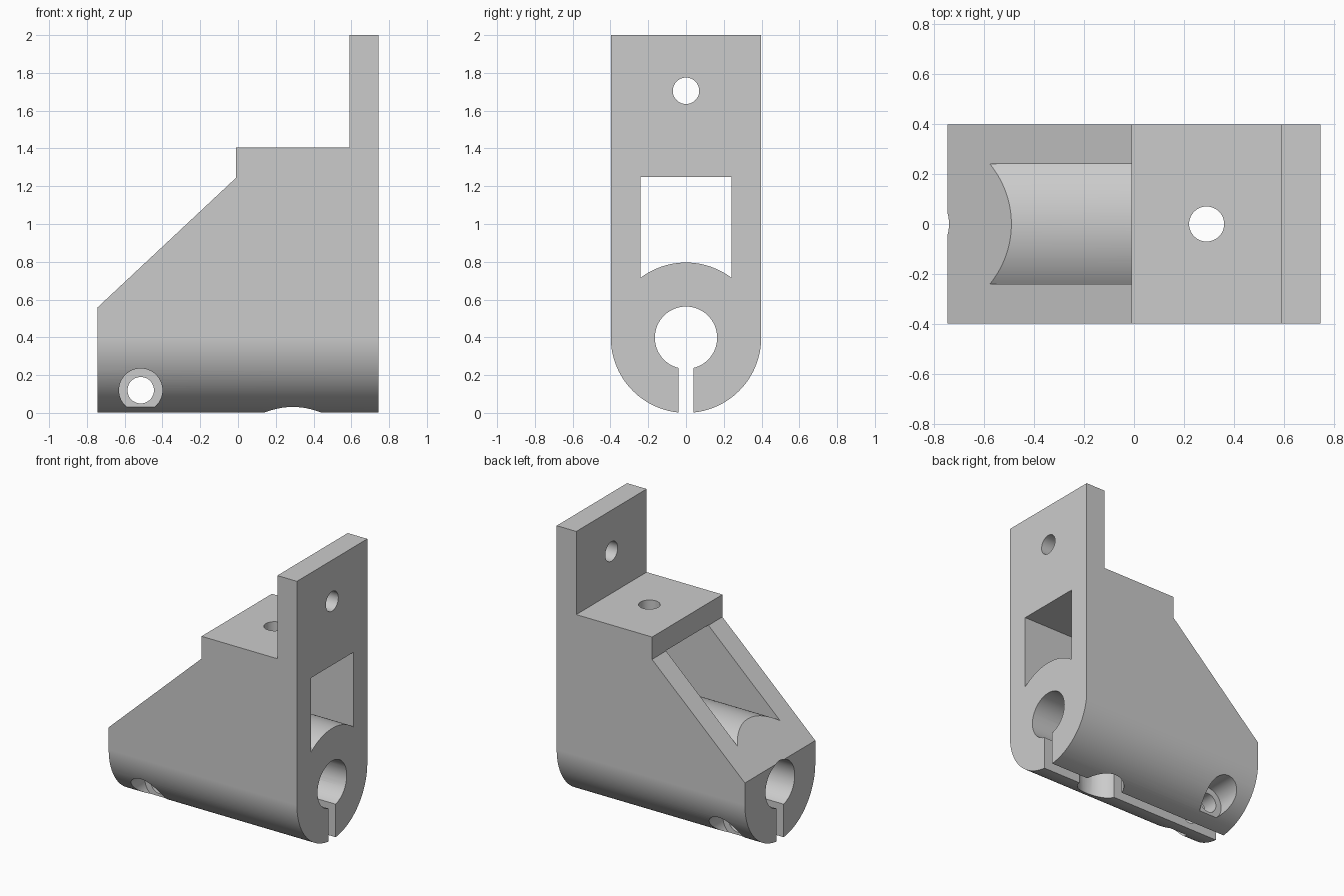
import bpy, bmesh
from math import sin, cos, pi, asin, radians
from mathutils import Vector

default = bpy.data.objects.get("Cube")
if default:
    bpy.data.objects.remove(default, do_unlink=True)

HALF_LENGTH = 0.745
HALF_WIDTH = 0.398      # also the radius of the rounded underside
BORE_Z = HALF_WIDTH
WINDOW = 0.24           # half width of the window

grey = bpy.data.materials.new("light grey")
grey.use_nodes = True
colour = (0.6, 0.6, 0.6, 1)
grey.diffuse_color = colour
grey.node_tree.nodes["Principled BSDF"].inputs["Base Color"].default_value = colour


def arc(u, v, r, start=0, end=2 * pi, n=64):
    """Points on an arc; a full circle does not repeat its first point."""
    full = abs(end - start) > 2 * pi - 0.001
    count = n if full else n + 1
    return [(u + r * cos(start + (end - start) * i / n),
             v + r * sin(start + (end - start) * i / n)) for i in range(count)]


def prism(name, points, axis, low, high):
    """Extrude a 2D outline along an axis; the outline uses the other two axes in order."""
    def place(p, d):
        co = list(p)
        co.insert("xyz".index(axis), d)
        return co
    bm = bmesh.new()
    face = bm.faces.new([bm.verts.new(place(p, low)) for p in points])
    new = bmesh.ops.extrude_face_region(bm, geom=[face])["geom"]
    shift = Vector(place((0, 0), high - low))
    bmesh.ops.translate(bm, vec=shift, verts=[g for g in new if isinstance(g, bmesh.types.BMVert)])
    bmesh.ops.recalc_face_normals(bm, faces=bm.faces)
    mesh = bpy.data.meshes.new(name)
    bm.to_mesh(mesh)
    bm.free()
    mesh.materials.append(grey)
    obj = bpy.data.objects.new(name, mesh)
    bpy.context.collection.objects.link(obj)
    return obj


def combine(target, cutter, operation):
    """Apply a boolean, then discard the cutter."""
    mod = target.modifiers.new("boolean", "BOOLEAN")
    mod.object, mod.operation, mod.solver = cutter, operation, "EXACT"
    bpy.context.view_layer.objects.active = target
    bpy.ops.object.modifier_apply(modifier=mod.name)
    bpy.data.objects.remove(cutter, do_unlink=True)


# Stepped side profile with the sloping nose and upright mounting plate
L = HALF_LENGTH
side = [(-L, -0.1), (L, -0.1), (L, 2), (0.59, 2), (0.59, 1.405),
        (-0.01, 1.405), (-0.01, 1.245), (-L, 0.557)]
bracket = prism("clamp_bracket", side, "y", -0.6, 0.6)

# Rounded underside and flat flanks
end = [(HALF_WIDTH, 2.1)] + arc(0, BORE_Z, HALF_WIDTH, 0, -pi) + [(-HALF_WIDTH, 2.1)]
combine(bracket, prism("outline", end, "x", -1, 1), "INTERSECT")

# Window lying on the rounded top of the tube
edge = asin(WINDOW / HALF_WIDTH)
window = arc(0, BORE_Z, HALF_WIDTH, pi / 2 + edge, pi / 2 - edge, 32)
window += [(WINDOW, 1.248), (-WINDOW, 1.248)]
combine(bracket, prism("window", window, "x", -1, 1), "DIFFERENCE")

# Rod bore and clamp slit
combine(bracket, prism("bore", arc(0, BORE_Z, 0.165), "x", -1, 1), "DIFFERENCE")
slit = [(-0.04, -0.1), (0.04, -0.1), (0.04, BORE_Z), (-0.04, BORE_Z)]
combine(bracket, prism("slit", slit, "x", -1, 1), "DIFFERENCE")

# Screw holes in the plate and shelf, with tool access from below
combine(bracket, prism("plate_hole", arc(0, 1.705, 0.07, n=48), "x", 0.5, 1), "DIFFERENCE")
combine(bracket, prism("shelf_hole", arc(0.29, 0, 0.07, n=48), "z", 1.1, 1.6), "DIFFERENCE")
combine(bracket, prism("tool_access", arc(0.29, 0, 0.155), "z", -0.1, 1.0), "DIFFERENCE")

# Cross bolt hole with a counterbore on each flank
bolt = (-0.515, 0.12)
combine(bracket, prism("bolt_hole", arc(*bolt, 0.07, n=48), "y", -1, 1), "DIFFERENCE")
for s in (-1, 1):
    combine(bracket, prism("counterbore", arc(*bolt, 0.115), "y", s * 0.152, s), "DIFFERENCE")

# Smooth round surfaces, crisp edges
bpy.ops.object.select_all(action="DESELECT")
bracket.select_set(True)
bpy.context.view_layer.objects.active = bracket
bpy.ops.object.shade_smooth_by_angle(angle=radians(30))
weighted = bracket.modifiers.new("weighted normals", "WEIGHTED_NORMAL")
weighted.keep_sharp = True
